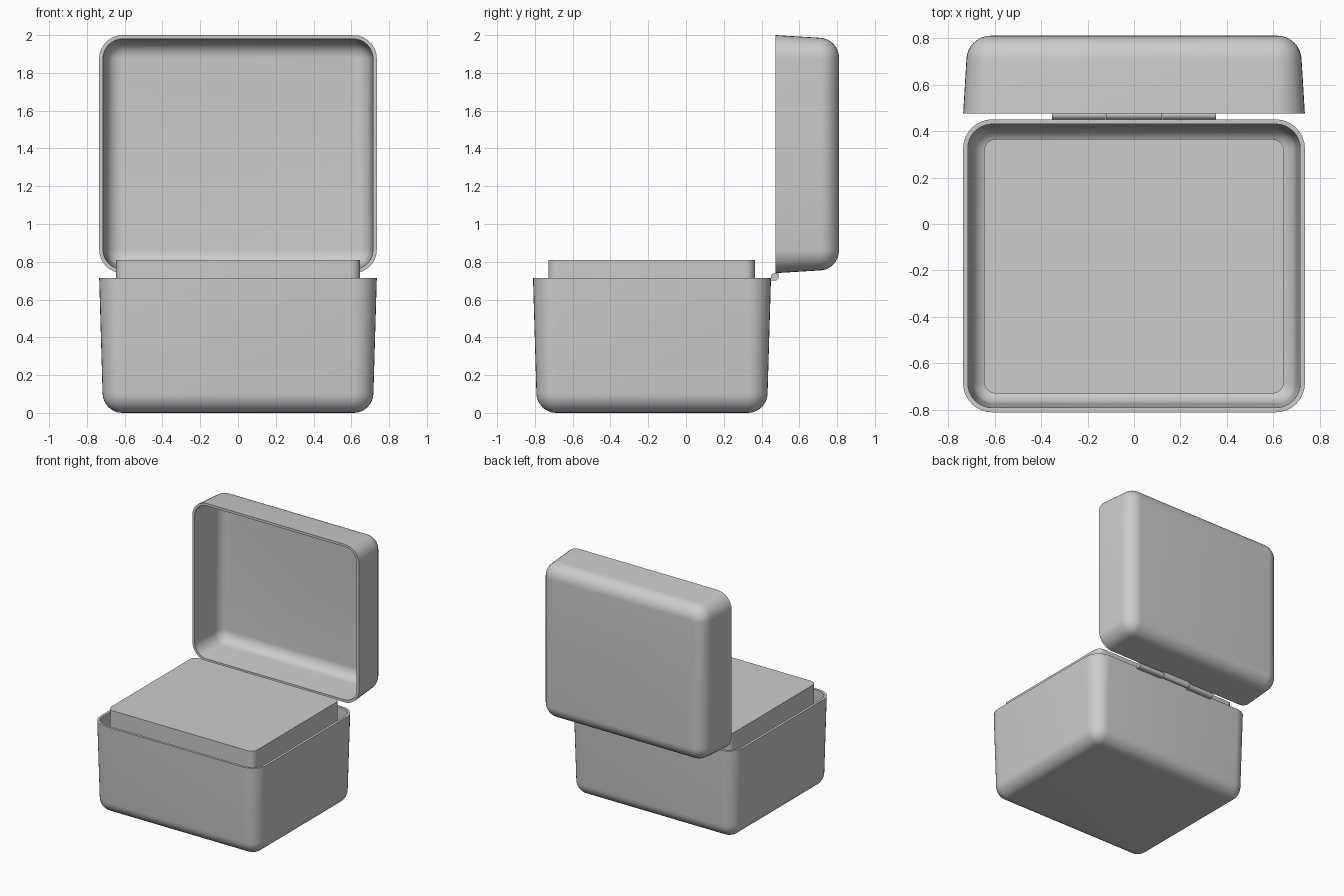
import bpy, bmesh, math
from mathutils import Matrix

if "Cube" in bpy.data.objects:
    bpy.data.objects.remove(bpy.data.objects["Cube"])

HX, HY = 0.735, 0.63      # half width and depth at the rims


def rounded_rect(hx, hy, r, n=8):
    pts = []
    for k, (sx, sy) in enumerate([(1, 1), (-1, 1), (-1, -1), (1, -1)]):
        for i in range(n + 1):
            a = math.pi / 2 * (k + i / n)
            pts.append((sx * (hx - r) + r * math.cos(a), sy * (hy - r) + r * math.sin(a)))
    return pts


def finish(name, bm, matrix=Matrix()):
    bmesh.ops.recalc_face_normals(bm, faces=bm.faces)
    mesh = bpy.data.meshes.new(name)
    bm.to_mesh(mesh)
    bm.free()
    ob = bpy.data.objects.new(name, mesh)
    bpy.context.collection.objects.link(ob)
    ob.matrix_world = matrix
    bpy.ops.object.select_all(action='DESELECT')
    ob.select_set(True)
    bpy.context.view_layer.objects.active = ob
    bpy.ops.object.shade_smooth_by_angle(angle=math.radians(30))
    return ob


def loft(name, hx, hy, radius, profile, matrix):
    """Stack rounded rectangles along (inset, height) and cap both ends."""
    bm = bmesh.new()
    rings = []
    for inset, z in profile:
        r = max(radius - inset, 0.004)
        rings.append([bm.verts.new((x, y, z))
                      for x, y in rounded_rect(hx - inset, hy - inset, r)])
    for a, b in zip(rings, rings[1:]):
        for i in range(len(a)):
            j = (i + 1) % len(a)
            bm.faces.new((a[i], a[j], b[j], b[i]))
    bm.faces.new(rings[0])
    bm.faces.new(rings[-1])
    return finish(name, bm, matrix)


def tray_profile(height, taper, wall=0.02, r=0.105, n=8):
    """Outer bottom fillet, drafted wall, thin rim, then back down the inside."""
    def fillet(inset, floor, rad):
        return [(inset + rad * (1 - math.sin(a)), floor + rad * (1 - math.cos(a)))
                for a in (math.pi / 2 * i / n for i in range(n + 1))]
    outer = fillet(taper, 0, r)
    inner = fillet(taper + wall, wall, r - wall)
    return outer + [(0, height), (wall, height)] + inner[::-1]


# Base shell, and lid shell stood upright behind it
loft("base_shell", HX, HY, 0.125, tray_profile(0.715, 0.018),
     Matrix.Translation((0, -0.18, 0)))
loft("lid_shell", HX, HY, 0.125, tray_profile(0.335, 0.014),
     Matrix.Translation((0, 0.81, 1.37)) @ Matrix.Rotation(math.pi / 2, 4, 'X'))

# Insert block
loft("insert", 0.645, 0.547, 0.05, [(0, 0.02), (0, 0.81)],
     Matrix.Translation((0, -0.182, 0)))


# Hinge knuckles, each with a small tab to the base or the lid
def knuckle(name, x0, x1, tab_y, tab_z):
    bm = bmesh.new()
    mid, length = (x0 + x1) / 2, x1 - x0
    bmesh.ops.create_cone(bm, cap_ends=True, segments=24, radius1=0.02, radius2=0.02,
                          depth=length, matrix=Matrix.Translation((mid, 0.47, 0.72))
                          @ Matrix.Rotation(math.pi / 2, 4, 'Y'))
    size = (length, tab_y[1] - tab_y[0], tab_z[1] - tab_z[0])
    bmesh.ops.create_cube(bm, size=1, matrix=Matrix.Translation(
        (mid, sum(tab_y) / 2, sum(tab_z) / 2)) @ Matrix.Diagonal((*size, 1)))
    finish(name, bm)


knuckle("hinge_left", -0.352, -0.122, (0.44, 0.47), (0.70, 0.715))
knuckle("hinge_right", 0.122, 0.352, (0.44, 0.47), (0.70, 0.715))
knuckle("hinge_middle", -0.12, 0.12, (0.476, 0.49), (0.72, 0.745))
